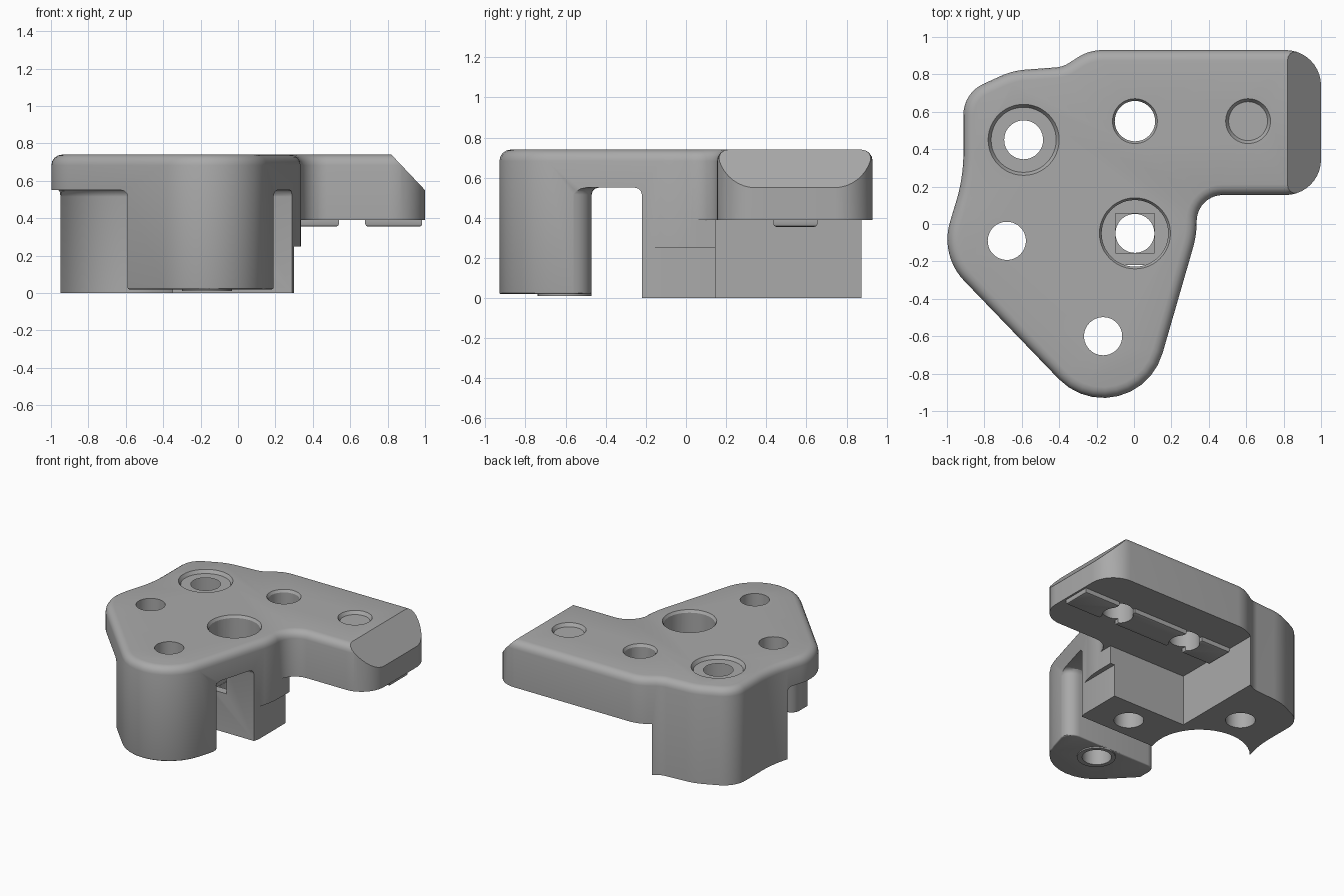
import bpy, bmesh, math
from mathutils import Vector

if "Cube" in bpy.data.objects:
    bpy.data.objects.remove(bpy.data.objects["Cube"])

grey = bpy.data.materials.new("plain_grey")
grey.use_nodes = True
grey.diffuse_color = (0.4, 0.4, 0.4, 1)
grey.node_tree.nodes["Principled BSDF"].inputs["Base Color"].default_value = (0.4, 0.4, 0.4, 1)


def rounded(corners, steps=10):
    """Turn (x, y, radius) corners into a filleted outline."""
    out = []
    n = len(corners)
    for i, (x, y, r) in enumerate(corners):
        p = Vector((x, y))
        a = (Vector(corners[i - 1][:2]) - p).normalized()
        b = (Vector(corners[(i + 1) % n][:2]) - p).normalized()
        if r == 0:
            out.append(p)
            continue
        half = a.angle(b) / 2
        centre = p + (a + b).normalized() * (r / math.sin(half))
        t = r / math.tan(half)
        start, end = p + a * t - centre, p + b * t - centre
        sweep = end.angle(start)
        for k in range(steps + 1):
            f = k / steps
            d = start * math.sin((1 - f) * sweep) + end * math.sin(f * sweep)
            out.append(centre + d / math.sin(sweep))
    return out


def prism(name, pts, z0, z1, fillet=0.0, segments=4):
    """Extrude an outline, optionally rounding its top rim."""
    bm = bmesh.new()
    base = bm.faces.new([bm.verts.new((p[0], p[1], z0)) for p in pts])
    res = bmesh.ops.extrude_face_region(bm, geom=[base])
    top = [v for v in res["geom"] if isinstance(v, bmesh.types.BMVert)]
    bmesh.ops.translate(bm, verts=top, vec=(0, 0, z1 - z0))
    bmesh.ops.recalc_face_normals(bm, faces=bm.faces)
    if fillet:
        rim = [e for e in bm.edges if all(abs(v.co.z - z1) < 1e-5 for v in e.verts)]
        bmesh.ops.bevel(bm, geom=rim, offset=fillet, segments=segments, profile=0.5, affect='EDGES')
    return finish(name, bm)


def finish(name, bm):
    mesh = bpy.data.meshes.new(name)
    bm.to_mesh(mesh)
    bm.free()
    mesh.materials.append(grey)
    obj = bpy.data.objects.new(name, mesh)
    bpy.context.collection.objects.link(obj)
    return obj


def box(name, x0, x1, y0, y1, z0, z1):
    return prism(name, [(x0, y0), (x1, y0), (x1, y1), (x0, y1)], z0, z1)


def cylinder(name, x, y, z0, z1, r0, r1=None):
    bm = bmesh.new()
    bmesh.ops.create_cone(bm, cap_ends=True, segments=48, radius1=r0,
                          radius2=r0 if r1 is None else r1, depth=z1 - z0)
    bmesh.ops.translate(bm, verts=bm.verts, vec=(x, y, (z0 + z1) / 2))
    return finish(name, bm)


def combine(target, tool, operation='DIFFERENCE'):
    tool.hide_render = True
    mod = target.modifiers.new("combine", 'BOOLEAN')
    mod.operation, mod.solver, mod.object = operation, 'EXACT', tool
    bpy.context.view_layer.objects.active = target
    bpy.ops.object.modifier_apply(modifier=mod.name)
    bpy.data.objects.remove(tool)


# Main block from the plate outline
outline = rounded([
    (1.0, 0.93, 0.19), (-0.24, 0.93, 0.25), (-0.38, 0.84, 0.15), (-0.65, 0.82, 0.4),
    (-0.912, 0.70, 0.18), (-0.912, 0.25, 0.9), (-1.038, -0.169, 0.32),
    (-0.006, -1.24, 0.33), (0.335, -0.06, 0.5), (0.335, 0.155, 0.14), (1.0, 0.155, 0.19)])
bracket = prism("bracket_body", outline, 0, 0.74, 0.057)

# Sloped end of the arm
slope = prism("slope_cutter", [(0.82, 0.74), (1.2, 0.339), (1.2, 1.0), (0.82, 1.0)], -1.2, 1.2)
for v in slope.data.vertices:
    x, z, y = v.co
    v.co = (x, y, z)
slope.data.flip_normals()
combine(bracket, slope)

# Space under the arm, and the side step
combine(bracket, box("arm_cutter", -0.325, 1.2, 0.147, 1.2, -0.2, 0.39))
combine(bracket, box("side_cutter", 0.336, 1.2, -0.3, 0.3, -0.2, 0.39))
combine(bracket, box("step_cutter", 0.30, 1.2, -0.3, 0.3, -0.2, 0.25))

# Gap between the front leg and the rear block, with a round clearance
arc = [(-0.68 + 0.35 * math.cos(math.radians(a)), -0.10 + 0.35 * math.sin(math.radians(a)))
       for a in range(-20, 141, 8)]
leg_back = rounded([(-1.2, -1.2, 0), (-0.59, -1.2, 0), (-0.59, -0.47, 0.07),
                    (0.19, -0.47, 0.09), (0.19, -0.6, 0), (1.2, -0.6, 0)], 6)
gap = [(1.2, -0.22)] + arc + [(-1.2, 0.125)] + [tuple(p) for p in leg_back]
combine(bracket, prism("gap_cutter", gap, -0.2, 0.55, 0.035, 3))

# Shortened leg with a softened foot
combine(bracket, box("foot_cutter", -1.2, 1.2, -1.2, -0.4, -0.2, 0.02))
bm = bmesh.new()
bm.from_mesh(bracket.data)
bmesh.ops.remove_doubles(bm, verts=bm.verts, dist=0.0005)
foot = [e for e in bm.edges if all(abs(v.co.z - 0.02) < 1e-4 and v.co.y < -0.4 for v in e.verts)
        and sum(abs(f.normal.z) > 0.9 for f in e.link_faces) == 1]
bmesh.ops.bevel(bm, geom=foot, offset=0.025, segments=3, profile=0.5,
                affect='EDGES', clamp_overlap=True)
bm.to_mesh(bracket.data)
bm.free()
combine(bracket, cylinder("foot_pad", -0.165, -0.605, 0.01, 0.1, 0.134), 'UNION')

# Locating rail under the arm, split at the arm holes
for x0, x1 in ((-0.32, -0.07), (0.07, 0.54), (0.68, 0.985)):
    rail = box("rail", x0, x1, 0.435, 0.655, 0.355, 0.45)
    bm = bmesh.new()
    bm.from_mesh(rail.data)
    low = [e for e in bm.edges if all(v.co.z < 0.36 for v in e.verts)]
    bmesh.ops.bevel(bm, geom=low, offset=0.015, segments=2, profile=0.5, affect='EDGES')
    bm.to_mesh(rail.data)
    bm.free()
    combine(bracket, rail, 'UNION')

# Arm holes with countersunk rims
for x in (0.005, 0.61):
    combine(bracket, cylinder("arm_hole", x, 0.55, -0.2, 1, 0.108))
    combine(bracket, cylinder("arm_rim", x, 0.55, 0.715, 0.765, 0.104, 0.136))

# Deep bolt pockets with a square landing and a through hole
for x, y in ((-0.59, 0.45), (0.005, -0.05)):
    combine(bracket, cylinder("bolt_pocket", x, y, 0.30, 1, 0.178))
    combine(bracket, cylinder("pocket_rim", x, y, 0.715, 0.765, 0.174, 0.206))
    combine(bracket, box("landing", x - 0.105, x + 0.105, y - 0.105, y + 0.105, 0.27, 0.5))
    combine(bracket, cylinder("bolt_hole", x, y, -0.2, 1, 0.104))

# Plain holes
for x, y in ((-0.68, -0.09), (-0.165, -0.6)):
    combine(bracket, cylinder("plain_hole", x, y, -0.2, 1, 0.102))

# Smooth curved faces and keep the sharp edges
bpy.ops.object.select_all(action='DESELECT')
bracket.select_set(True)
bpy.context.view_layer.objects.active = bracket
bpy.ops.object.shade_smooth_by_angle(angle=math.radians(30))
